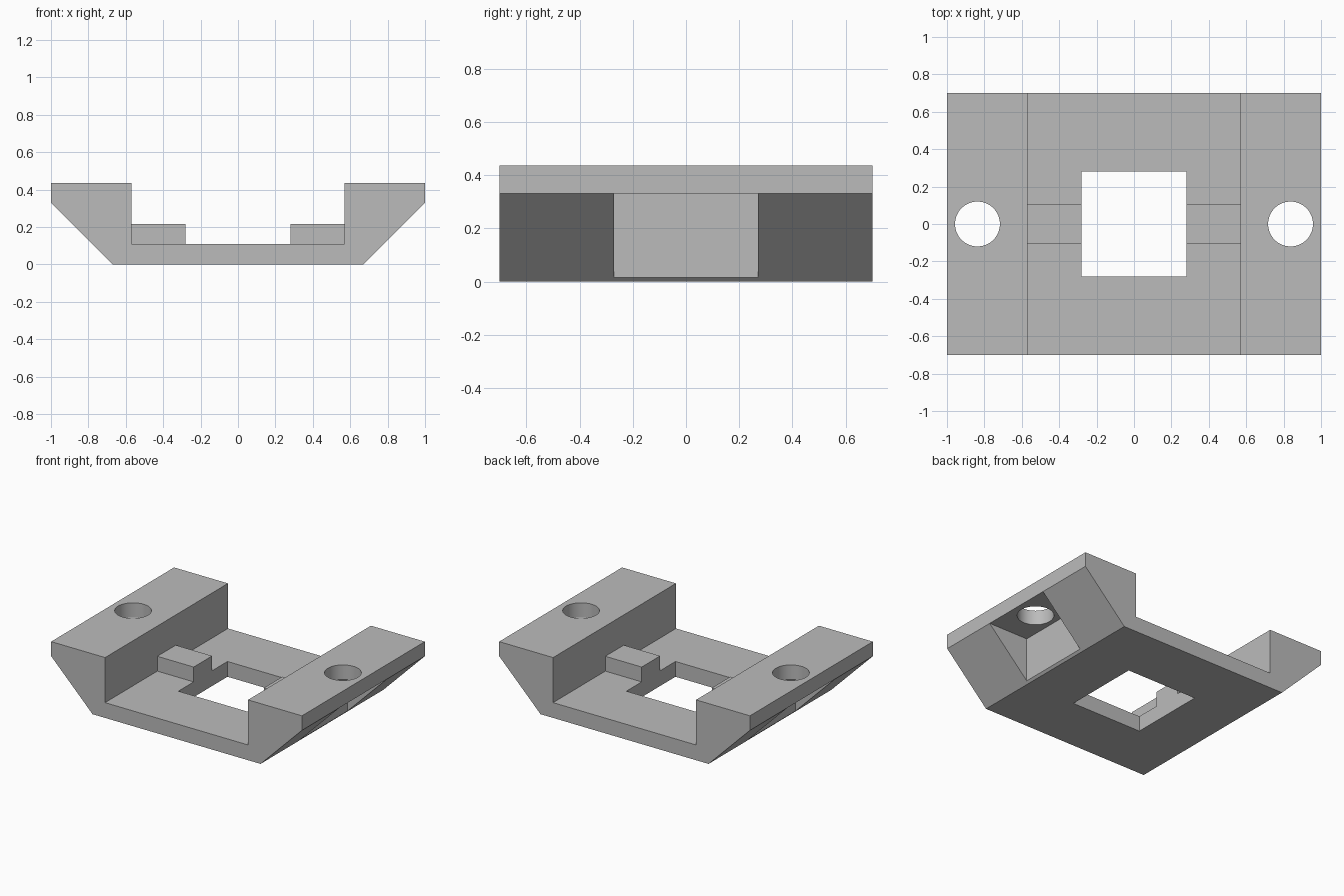
import bpy
import bmesh
from mathutils import Matrix

HALF_DEPTH = 0.70
FLOOR_TOP = 0.11
WALL_X = 0.57
SLOPE_TOP = 0.33

cube = bpy.data.objects.get("Cube")
if cube:
    bpy.data.objects.remove(cube, do_unlink=True)

grey = bpy.data.materials.new("plain grey")
grey.use_nodes = True
colour = (0.5, 0.5, 0.5, 1)
grey.diffuse_color = colour
grey.node_tree.nodes["Principled BSDF"].inputs["Base Color"].default_value = colour


def add_object(name, bm):
    bmesh.ops.recalc_face_normals(bm, faces=bm.faces)
    mesh = bpy.data.meshes.new(name)
    bm.to_mesh(mesh)
    bm.free()
    mesh.materials.append(grey)
    obj = bpy.data.objects.new(name, mesh)
    bpy.context.collection.objects.link(obj)
    return obj


def add_box(name, low, high):
    bm = bmesh.new()
    bmesh.ops.create_cube(bm, size=1)
    for v in bm.verts:
        v.co = [high[i] if v.co[i] > 0 else low[i] for i in range(3)]
    return add_object(name, bm)


def add_cylinder(name, x, radius):
    bm = bmesh.new()
    bmesh.ops.create_cone(bm, cap_ends=True, segments=64, radius1=radius,
                          radius2=radius, depth=2, matrix=Matrix.Translation((x, 0, 0)))
    return add_object(name, bm)


def combine(target, other, operation):
    mod = target.modifiers.new(other.name, "BOOLEAN")
    mod.operation = operation
    mod.solver = "EXACT"
    mod.object = other
    bpy.context.view_layer.objects.active = target
    bpy.ops.object.modifier_apply(modifier=mod.name)
    bpy.data.objects.remove(other, do_unlink=True)


# Channel-shaped bracket: mirrored half profile, extruded front to back
half = [(0.67, 0), (1, SLOPE_TOP), (1, 0.435), (WALL_X, 0.435), (WALL_X, FLOOR_TOP)]
profile = half + [(-x, z) for x, z in reversed(half)]
bm = bmesh.new()
face = bm.faces.new([bm.verts.new((x, -HALF_DEPTH, z)) for x, z in profile])
extruded = bmesh.ops.extrude_face_region(bm, geom=[face])["geom"]
bmesh.ops.translate(bm, vec=(0, 2 * HALF_DEPTH, 0),
                    verts=[g for g in extruded if isinstance(g, bmesh.types.BMVert)])
bracket = add_object("bracket", bm)

for side in (-1, 1):
    def span(a, b):
        return sorted((side * a, side * b))

    # Raised locating block, sunk slightly into the floor and the wall
    x0, x1 = span(0.28, WALL_X + 0.05)
    combine(bracket, add_box("locating_block", (x0, -0.105, 0.05), (x1, 0.105, 0.217)), "UNION")

    # Pocket under the flange that gives a flat seat for the bolt
    x0, x1 = span(0.685, 1.2)
    combine(bracket, add_box("pocket_cutter", (x0, -0.27, -0.2), (x1, 0.27, SLOPE_TOP)), "DIFFERENCE")

    # Bolt hole
    combine(bracket, add_cylinder("hole_cutter", side * 0.837, 0.12), "DIFFERENCE")

# Square window through the floor
combine(bracket, add_box("window_cutter", (-0.28, -0.28, -0.5), (0.28, 0.28, 0.5)), "DIFFERENCE")

# Smooth hole walls, sharp edges elsewhere
bpy.ops.object.select_all(action="DESELECT")
bracket.select_set(True)
bpy.context.view_layer.objects.active = bracket
bpy.ops.object.shade_smooth_by_angle(angle=0.52)
